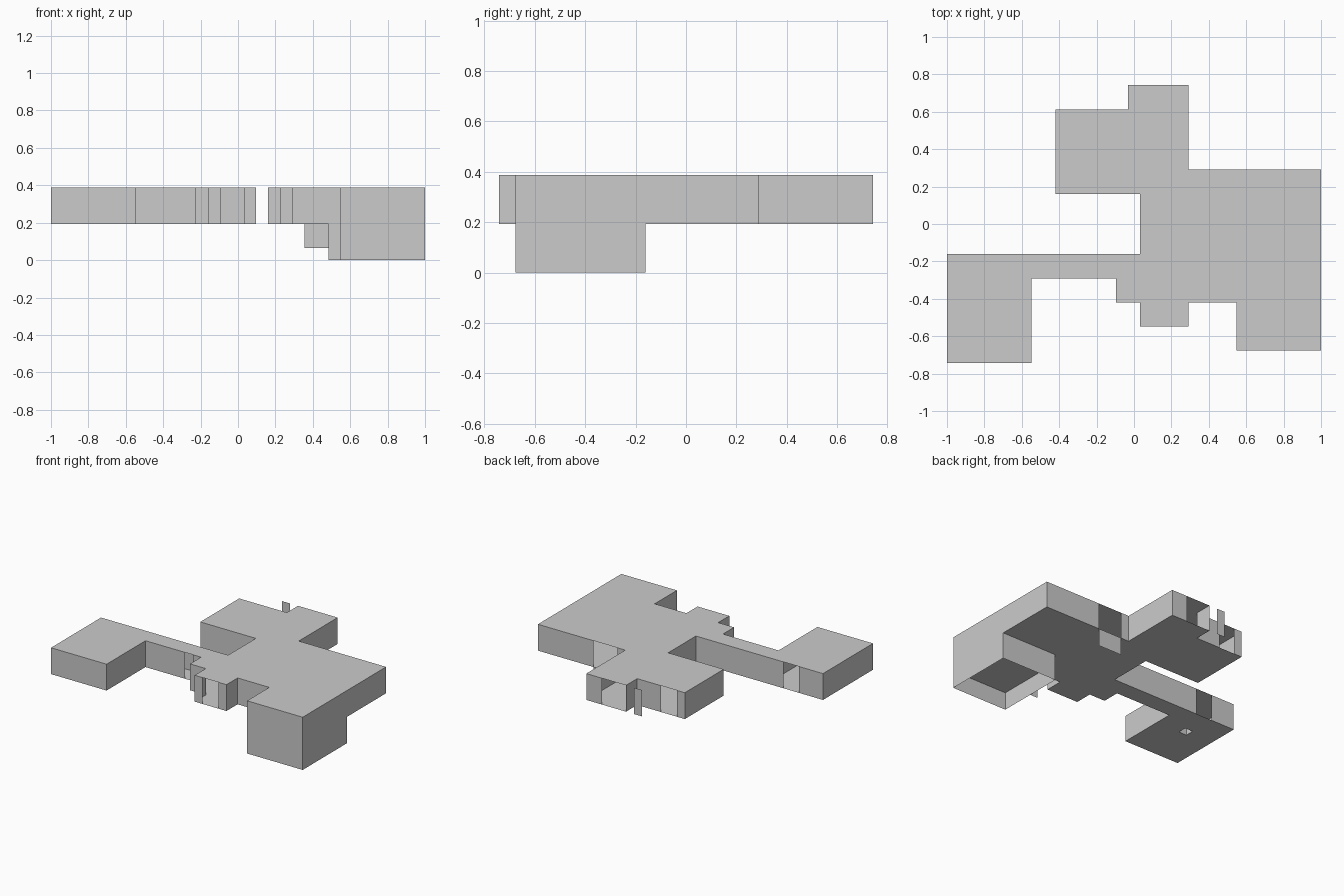
import bpy, bmesh

if "Cube" in bpy.data.objects:
    bpy.data.objects.remove(bpy.data.objects["Cube"])

U = 2 / 31  # plan module


def pt(x, y, z):
    return (-1 + x * U, (y - 11.5) * U, z * U)


def build(name, polys):
    bm = bmesh.new()
    for poly in polys:
        bm.faces.new([bm.verts.new(pt(*p)) for p in poly])
    bmesh.ops.remove_doubles(bm, verts=bm.verts, dist=1e-5)
    me = bpy.data.meshes.new(name)
    bm.to_mesh(me)
    bm.free()
    ob = bpy.data.objects.new(name, me)
    bpy.context.collection.objects.link(ob)
    return ob


def wall(a, b, z0, z1):
    return [(*a, z0), (*b, z0), (*b, z1), (*a, z1)]


def slab(x0, y0, x1, y1, z):
    return [(x0, y0, z), (x1, y0, z), (x1, y1, z), (x0, y1, z)]


def ring(x0, y0, x1, y1, z0, z1):
    c = [(x0, y0), (x1, y0), (x1, y1), (x0, y1)]
    return [wall(c[i], c[(i + 1) % 4], z0, z1) for i in range(4)]


# Plan outline, counter-clockwise
outline = [(0, 0), (7, 0), (7, 7), (14, 7), (14, 5), (16, 5), (16, 3), (20, 3),
           (20, 5), (24, 5), (24, 1), (31, 1), (31, 16), (20, 16), (20, 23),
           (15, 23), (15, 21), (9, 21), (9, 14), (16, 14), (16, 9), (0, 9)]

# Full-height doorways: wall y -> (x start, x end)
doors = {16: (21, 24), 23: (15, 18), 21: (10, 12), 9: (3, 5), 7: (12, 13), 3: (17, 19)}

# Outer walls, split at the doorways
walls = []
for i, a in enumerate(outline):
    b = outline[(i + 1) % len(outline)]
    cuts = [a, b]
    if a[1] == b[1] and a[1] in doors:
        d0, d1 = doors[a[1]]
        if min(a[0], b[0]) <= d0 and d1 <= max(a[0], b[0]):
            if b[0] < a[0]:
                d0, d1 = d1, d0
            cuts = [a, (d0, a[1]), (d1, a[1]), b]
    for p, q in zip(cuts[::2], cuts[1::2]):
        if p != q:
            walls.append(wall(p, q, 3, 6))
build("outer_walls", walls)

# Flat roof
build("roof", [[(*p, 6) for p in outline]])

# Floor, open over the pit and under the small crate
rects = [(0, 0, 7, 5), (0, 5, 3, 6), (4, 5, 7, 6), (0, 6, 7, 9), (7, 7, 16, 9),
         (14, 5, 16, 7), (16, 3, 20, 23), (15, 14, 16, 23), (9, 14, 15, 21),
         (20, 5, 24, 16), (24, 9, 31, 16)]
floor = build("floor", [slab(*r, 3) for r in rects])
floor.data.flip_normals()

# Lower block, open underneath, with a recessed floor
build("lower_block", ring(24, 1, 31, 9, 0, 3) + [slab(24, 1, 31, 9, 2)])

# Small crate, open underneath
build("crate", ring(3, 5, 4, 6, 3, 4) + [slab(3, 5, 4, 6, 4)])

# Sliding door panels moved out of their openings
build("back_door_panel", [wall((24, 16), (21, 16), 1, 3)])
build("front_door_panel", [wall((23, 5), (24, 5), 0, 3)])
build("loose_door_panel", [wall((14, 23), (13, 23), 3, 6)])
